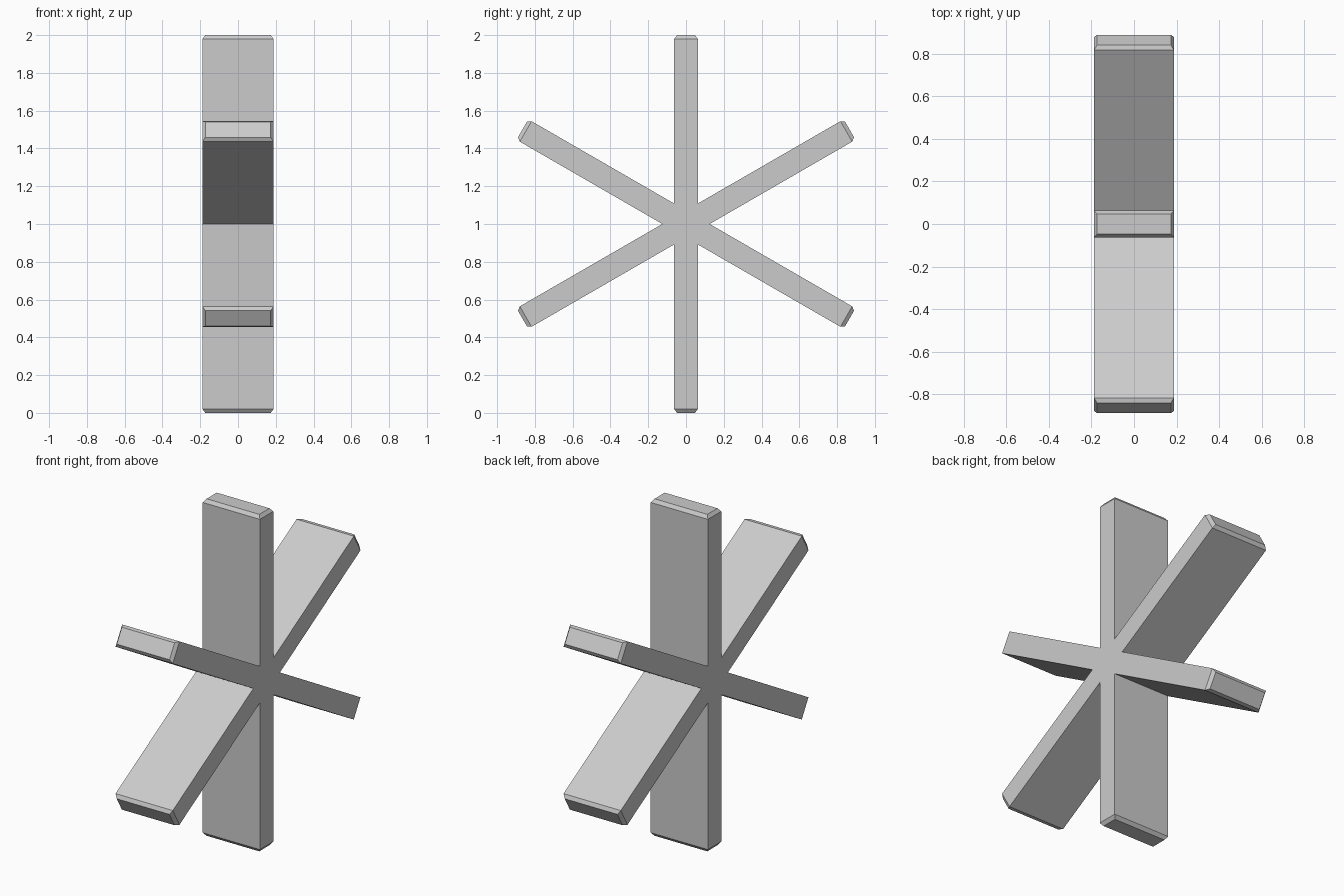
import bpy, bmesh, math
from mathutils import Vector

if "Cube" in bpy.data.objects:
    bpy.data.objects.remove(bpy.data.objects["Cube"])

HALF_W = 0.188      # half width along x
THICK = 0.125       # arm thickness (= hexagonal hub side length)
REACH = 1.0         # hub centre to arm tip
CHAMFER_H, CHAMFER_IN = 0.02, 0.015
CENTRE = Vector((0, 0, 1))

bm = bmesh.new()

# Hexagonal hub, whose six sides are the arm roots
ring = []
for x in (-HALF_W, HALF_W):
    ring.append([bm.verts.new(CENTRE + Vector((x, THICK * math.cos(k * math.pi / 3),
                                               THICK * math.sin(k * math.pi / 3))))
                 for k in range(6)])
bm.faces.new(ring[0])
bm.faces.new(ring[1])
sides = [bm.faces.new((ring[0][k], ring[0][(k + 1) % 6],
                       ring[1][(k + 1) % 6], ring[1][k])) for k in range(6)]


def extrude(face, offset, inset=0.0):
    """Extrude one face by an offset, pulling its edges in by inset."""
    new = bmesh.ops.extrude_discrete_faces(bm, faces=[face])["faces"][0]
    mid = new.calc_center_median()
    axis = offset.normalized()
    across = Vector((0, -axis.z, axis.y))
    for v in new.verts:
        d = v.co - mid
        v.co += offset
        v.co.x -= math.copysign(inset, d.x)
        v.co -= across * math.copysign(inset, d.dot(across))
    return new


# Six arms with chamfered tips
apothem = THICK * math.cos(math.pi / 6)
for k, face in enumerate(sides):
    a = math.radians(30 + 60 * k)
    out = Vector((0, math.cos(a), math.sin(a)))
    end = extrude(face, out * (REACH - CHAMFER_H - apothem))
    extrude(end, out * CHAMFER_H, CHAMFER_IN)

bmesh.ops.recalc_face_normals(bm, faces=bm.faces[:])
mesh = bpy.data.meshes.new("six_armed_star")
bm.to_mesh(mesh)
bm.free()
star = bpy.data.objects.new("six_armed_star", mesh)
bpy.context.collection.objects.link(star)
